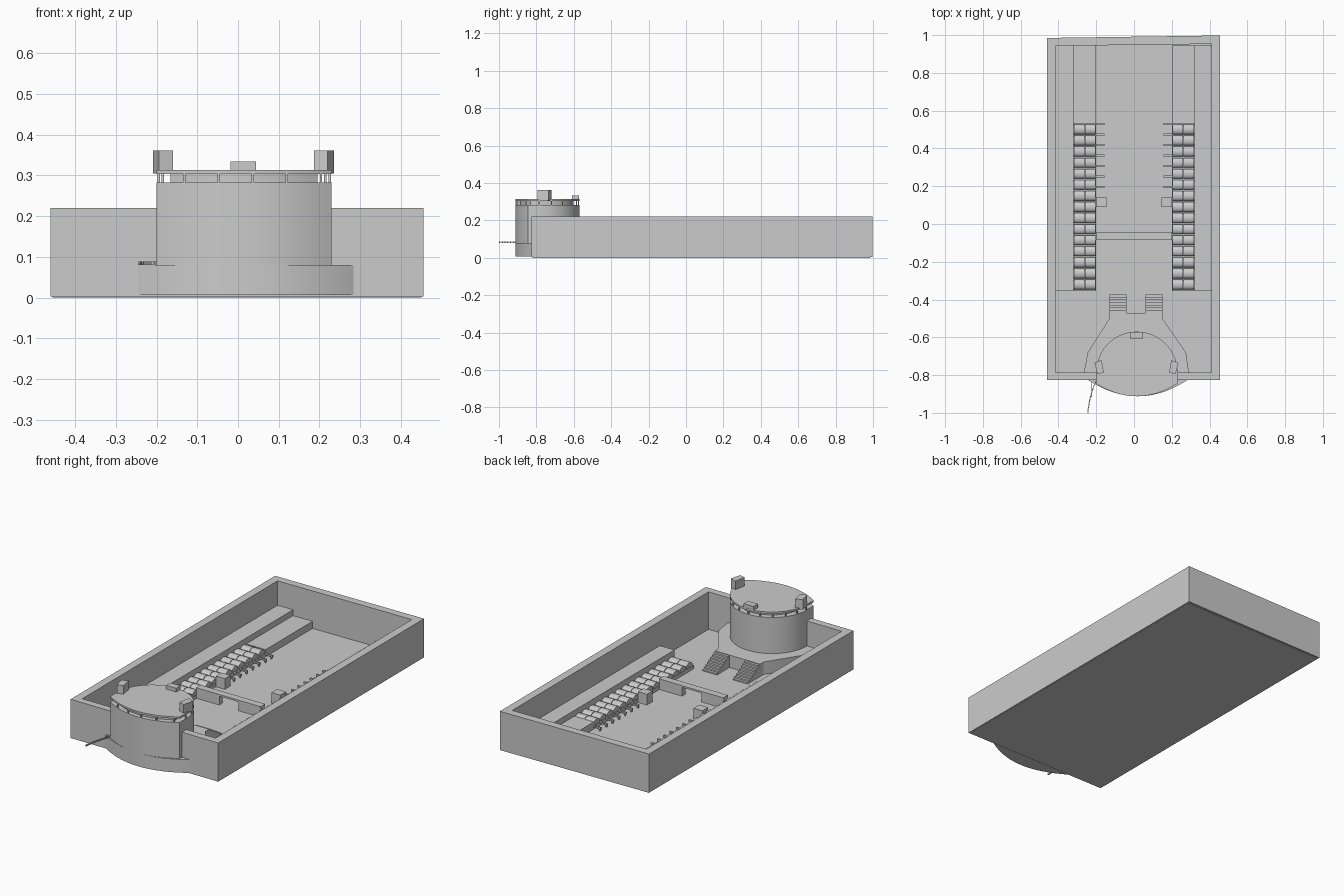
import bpy, bmesh, math
from math import sin, cos, pi

if "Cube" in bpy.data.objects:
    bpy.data.objects.remove(bpy.data.objects["Cube"])


def finish(name, bm, smooth=False):
    bmesh.ops.recalc_face_normals(bm, faces=bm.faces[:])
    me = bpy.data.meshes.new(name)
    bm.to_mesh(me)
    bm.free()
    ob = bpy.data.objects.new(name, me)
    bpy.context.collection.objects.link(ob)
    if smooth:
        bpy.ops.object.select_all(action='DESELECT')
        ob.select_set(True)
        bpy.context.view_layer.objects.active = ob
        bpy.ops.object.shade_smooth_by_angle(angle=math.radians(30))
    return ob


def add_prism(bm, pts, z0, z1):
    """Upright prism over a plan outline."""
    lo = [bm.verts.new((x, y, z0)) for x, y in pts]
    hi = [bm.verts.new((x, y, z1)) for x, y in pts]
    bm.faces.new(lo[::-1])
    bm.faces.new(hi)
    n = len(pts)
    for i in range(n):
        j = (i + 1) % n
        bm.faces.new((lo[i], lo[j], hi[j], hi[i]))


def add_side_prism(bm, prof, x0, x1):
    """Prism of a (y, z) profile pushed along x."""
    a = [bm.verts.new((x0, y, z)) for y, z in prof]
    b = [bm.verts.new((x1, y, z)) for y, z in prof]
    bm.faces.new(a)
    bm.faces.new(b[::-1])
    n = len(prof)
    for i in range(n):
        j = (i + 1) % n
        bm.faces.new((a[i], b[i], b[j], a[j]))


def add_box(bm, x0, x1, y0, y1, z0, z1):
    add_prism(bm, [(x0, y0), (x1, y0), (x1, y1), (x0, y1)], z0, z1)


def prism(name, pts, z0, z1, smooth=False):
    bm = bmesh.new()
    add_prism(bm, pts, z0, z1)
    return finish(name, bm, smooth)


def boxes(name, items, mirror=False):
    bm = bmesh.new()
    for b in items:
        add_box(bm, *b)
        if mirror:
            add_box(bm, -b[1], -b[0], *b[2:])
    return finish(name, bm)


# Enclosing wall with slightly slanted back
outer = [(-.46, -.825), (.455, -.825), (.455, .998), (-.46, .985)]
inner = [(-.415, -.785), (.41, -.785), (.41, .953), (-.415, .943)]
bm = bmesh.new()
rings = [[bm.verts.new((x, y, z)) for x, y in o]
         for o, z in ((outer, .003), (outer, .22), (inner, .22), (inner, .003))]
for k in range(4):
    r, s = rings[k], rings[(k + 1) % 4]
    for i in range(4):
        j = (i + 1) % 4
        bm.faces.new((r[i], r[j], s[j], s[i]))
finish("perimeter_wall", bm)
prism("floor", [(-.455, -.82), (.45, -.82), (.45, .985), (-.455, .978)], 0, .01)

# Side terraces
boxes("upper_terrace", [(-.415, -.32, -.355, .946, .005, .083)], True)
boxes("lower_terrace", [(-.32, -.2, .53, .946, .005, .05),
                        (-.32, -.2, -.355, .53, .005, .03)], True)

# Two columns of rounded seats per side
bm = bmesh.new()
pitch = .88 / 15
for i in range(15):
    yc = -.35 + pitch * (i + .5)
    for xc in (-.29, -.231):
        h = .026
        prof = [(yc + h * cos(pi * k / 8), .04 + .016 * sin(pi * k / 8)) for k in range(9)]
        prof += [(yc - h, .03), (yc + h, .03)]
        for s in (-1, 1):
            add_side_prism(bm, prof, s * xc - .028, s * xc + .028)
finish("seats", bm, True)

# Short bench planks beside the seats
planks = []
for i in range(7):
    y = .195 + i * .0557
    planks.append((-.2, -.155, y - .005, y + .005, .022, .03))
    planks.append((-.165, -.159, y - .004, y + .004, .008, .023))
boxes("bench_planks", planks, True)

# Side blocks and crossing beam
boxes("side_blocks", [(-.2, -.145, .09, .14, .005, .07)], True)
boxes("cross_beam", [(-.2, .2, -.085, -.045, .062, .072)])
boxes("beam_supports", [(-.2, -.06, -.08, -.05, .005, .064)], True)


def tower(s=1.0, n=40):
    """Plan of the tower: half circle at the back, shallow arc in front."""
    cx, cy, r = .015, -.785, .215
    pts = [(cx + r * cos(pi * k / n), cy + r * sin(pi * k / n)) for k in range(n + 1)]
    for k in range(n // 2 + 1):
        t = -1 + 2 * k / (n // 2)
        pts.append((cx + r * t, -.845 - .067 * (1 - t * t)))
    return [(cx + (x - cx) * s, -.76 + (y + .76) * s) for x, y in pts]


# Base podium with bowed front
base = [(-.13, -.47), (-.13, -.5), (-.245, -.68), (-.265, -.785), (-.245, -.825)]
base += [(.02 + .264 * t, -.825 - .087 * (1 - t * t)) for t in [k / 12 - 1 for k in range(1, 24)]]
base += [(.283, -.825), (.29, -.785), (.275, -.68), (.15, -.5), (.15, -.47)]
prism("podium", base, .006, .08, True)

# Twin stairs down to the floor
steps = []
for i in range(8):
    y = -.47 + i * .0138
    z = .076 - i * .0085
    for x0, x1 in ((-.13, -.04), (.06, .15)):
        steps.append((x0, x1, y, y + .0138, .005, z))
boxes("stairs", steps)

# Tower drum, gallery and roof
prism("tower_drum", tower(), .01, .282, True)
prism("gallery_core", tower(.84), .28, .304, True)
prism("tower_roof", tower(), .303, .313, True)
ring = tower(.975)
boxes("gallery_posts", [(x - .003, x + .003, y - .003, y + .003, .28, .305)
                        for x, y in ring[::4]])


# Roof turrets
bm = bmesh.new()
for s in (-1, 1):
    c = .013
    add_prism(bm, [(c + s * .173, -.785), (c + s * .207, -.795), (c + s * .222, -.735),
                   (c + s * .185, -.72)], .305, .361)
add_box(bm, -.018, .044, -.61, -.572, .303, .334)
finish("roof_turrets", bm)

# Thin curved walkway of little plates at the front left
bm = bmesh.new()
for i in range(22):
    t = i / 21
    x = -.243 + .045 * t ** 1.6
    y = -.997 + .175 * t
    add_box(bm, x - .003, x + .003, y - .003, y + .003, .08, .088)
add_side_prism(bm, [(-.912, .08), (-.83, .08), (-.83, .084), (-.912, .084)], -.226, -.222)
finish("curved_walkway", bm)
